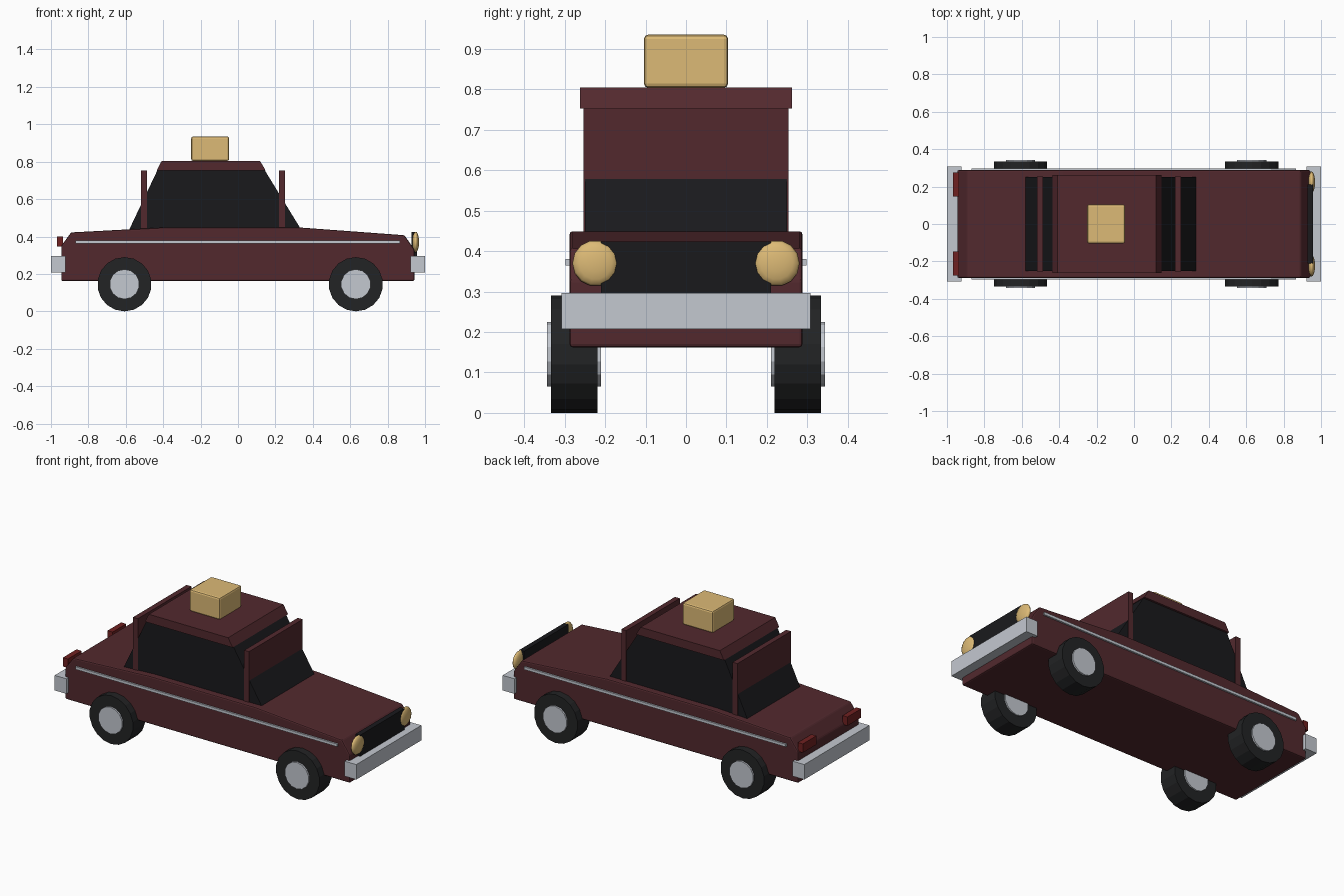
import bpy, bmesh
from math import pi
from mathutils import Matrix, Vector

if "Cube" in bpy.data.objects:
    bpy.data.objects.remove(bpy.data.objects["Cube"])


def material(name, r, g, b):
    m = bpy.data.materials.new(name)
    m.diffuse_color = (r, g, b, 1)
    m.use_nodes = True
    m.node_tree.nodes["Principled BSDF"].inputs["Base Color"].default_value = m.diffuse_color
    return m


MAROON = material("maroon paint", 0.085, 0.022, 0.027)
GLASS = material("dark glass", 0.010, 0.010, 0.012)
RUBBER = material("rubber", 0.016, 0.017, 0.018)
CHROME = material("chrome", 0.55, 0.58, 0.63)
AMBER = material("amber", 0.72, 0.49, 0.18)
RED = material("red lens", 0.16, 0.015, 0.015)


def finish(name, bm, mat, bevel=0, smooth=False):
    bmesh.ops.recalc_face_normals(bm, faces=bm.faces)
    me = bpy.data.meshes.new(name)
    bm.to_mesh(me)
    bm.free()
    me.materials.append(mat)
    for p in me.polygons:
        p.use_smooth = smooth
    ob = bpy.data.objects.new(name, me)
    bpy.context.collection.objects.link(ob)
    if bevel:
        mod = ob.modifiers.new("bevel", "BEVEL")
        mod.width = bevel
        mod.segments = 2
        mod.limit_method = "ANGLE"
    return ob


def box(name, x, y, z, mat, bevel=0):
    """Box given by its (min, max) range on each axis."""
    bm = bmesh.new()
    size = [r[1] - r[0] for r in (x, y, z)]
    mid = Vector([(r[0] + r[1]) / 2 for r in (x, y, z)])
    bmesh.ops.create_cube(bm, size=1, matrix=Matrix.Translation(mid) @ Matrix.Diagonal((*size, 1)))
    return finish(name, bm, mat, bevel)


def prism(name, profile, half_width, mat, bevel=0):
    """Side profile (x, z) extruded across the car."""
    bm = bmesh.new()
    face = bm.faces.new([bm.verts.new((x, -half_width, z)) for x, z in profile])
    new = bmesh.ops.extrude_face_region(bm, geom=[face])["geom"]
    bmesh.ops.translate(bm, vec=(0, 2 * half_width, 0),
                        verts=[v for v in new if isinstance(v, bmesh.types.BMVert)])
    return finish(name, bm, mat, bevel)


def disc(name, x, y, z, radius, depth, sides, mat):
    bm = bmesh.new()
    bmesh.ops.create_cone(bm, cap_ends=True, segments=sides, radius1=radius, radius2=radius, depth=depth,
                          matrix=Matrix.Translation((x, y, z)) @ Matrix.Rotation(pi / 2, 4, "X"))
    return finish(name, bm, mat)


# Body, cabin and roof
prism("body", [(-0.945, 0.162), (0.943, 0.162), (0.943, 0.33), (0.89, 0.407), (0.32, 0.449),
               (-0.38, 0.449), (-0.892, 0.422), (-0.945, 0.35)], 0.288, MAROON, 0.008)
prism("cabin_glass", [(-0.585, 0.43), (0.342, 0.43), (0.142, 0.756), (-0.43, 0.756)], 0.25, GLASS)
prism("roof", [(-0.435, 0.753), (0.148, 0.753), (0.118, 0.804), (-0.408, 0.804)], 0.262, MAROON)

# Upright pillar panels
for label, x in (("rear", -0.503), ("front", 0.235)):
    box(label + "_pillar_panel", (x - 0.016, x + 0.016), (-0.254, 0.254), (0.43, 0.753), MAROON)

# Roof sign
box("roof_sign", (-0.25, -0.048), (-0.104, 0.104), (0.804, 0.935), AMBER, 0.01)

# Bumpers and grille
box("front_bumper", (0.923, 1.0), (-0.308, 0.308), (0.207, 0.297), CHROME)
box("rear_bumper", (-1.0, -0.923), (-0.308, 0.308), (0.207, 0.297), CHROME)
box("grille", (0.927, 0.957), (-0.21, 0.21), (0.285, 0.424), GLASS)

for label, s in (("right", -1), ("left", 1)):
    # Flattened headlight
    bm = bmesh.new()
    bmesh.ops.create_uvsphere(bm, u_segments=14, v_segments=8, radius=1,
                              matrix=Matrix.Translation((0.95, s * 0.224, 0.37))
                              @ Matrix.Diagonal((0.018, 0.057, 0.057, 1))
                              @ Matrix.Rotation(pi / 2, 4, "Y"))
    finish(label + "_headlight", bm, AMBER, smooth=True)
    # Tail light and side trim
    box(label + "_tail_light", (-0.968, -0.935), sorted((s * 0.147, s * 0.276)), (0.347, 0.4), RED)
    box(label + "_side_trim", (-0.87, 0.866), sorted((s * 0.28, s * 0.298)), (0.364, 0.38), CHROME)
    # Wheels
    for end, x in (("rear", -0.607), ("front", 0.63)):
        disc(f"{end}_{label}_tyre", x, s * 0.276, 0.145, 0.145, 0.115, 18, RUBBER)
        disc(f"{end}_{label}_hub", x, s * 0.277, 0.145, 0.08, 0.133, 14, CHROME)
